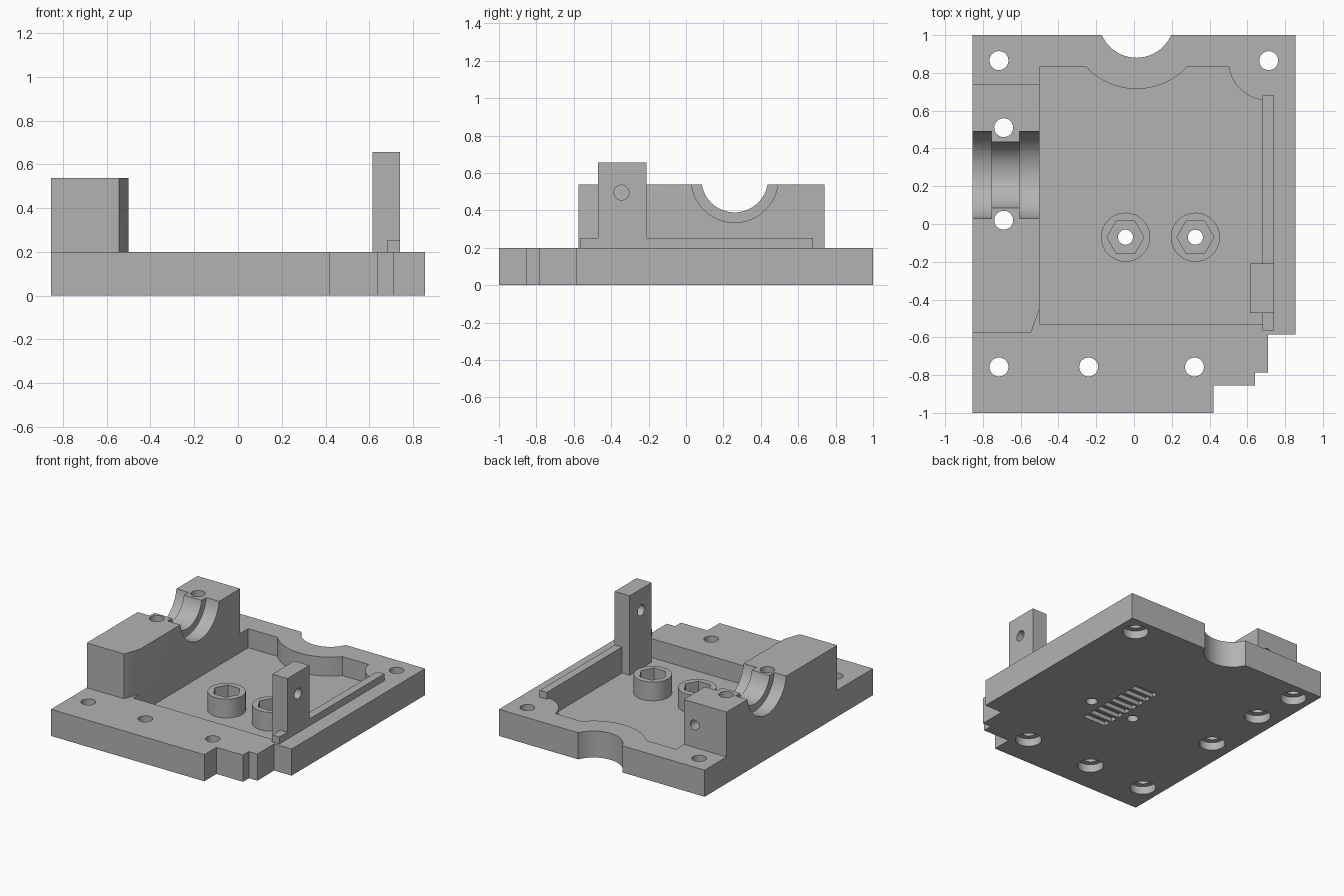
import bpy, bmesh, math
from mathutils import Matrix

if "Cube" in bpy.data.objects:
    bpy.data.objects.remove(bpy.data.objects["Cube"])

grey = bpy.data.materials.new("plain_grey")
grey.diffuse_color = (0.45, 0.45, 0.45, 1)
grey.use_nodes = True
grey.node_tree.nodes["Principled BSDF"].inputs["Base Color"].default_value = grey.diffuse_color


def arc(cx, cy, r, a0=0, a1=360, n=24):
    """Points on an arc, degrees."""
    return [(cx + r * math.cos(math.radians(a0 + (a1 - a0) * i / n)),
             cy + r * math.sin(math.radians(a0 + (a1 - a0) * i / n))) for i in range(n + 1)]


def circle(cx, cy, r, n=48):
    return arc(cx, cy, r, 0, 360, n)[:-1]


def rect(x0, x1, y0, y1):
    return [(x0, y0), (x1, y0), (x1, y1), (x0, y1)]


def prism(name, pts, lo, hi, axis="z"):
    """Extrude a profile from lo to hi; profile is (x,y), (y,z) or (z,x) by axis."""
    put = {"z": lambda a, b, c: (a, b, c),
           "x": lambda a, b, c: (c, a, b),
           "y": lambda a, b, c: (b, c, a)}[axis]
    bm = bmesh.new()
    low = [bm.verts.new(put(a, b, lo)) for a, b in pts]
    top = [bm.verts.new(put(a, b, hi)) for a, b in pts]
    bm.faces.new(low[::-1])
    bm.faces.new(top)
    n = len(pts)
    for i in range(n):
        j = (i + 1) % n
        bm.faces.new((low[i], low[j], top[j], top[i]))
    bmesh.ops.recalc_face_normals(bm, faces=bm.faces)
    me = bpy.data.meshes.new(name)
    bm.to_mesh(me)
    bm.free()
    me.materials.append(grey)
    ob = bpy.data.objects.new(name, me)
    bpy.context.collection.objects.link(ob)
    return ob


def combine(body, tool, op):
    """Boolean the tool into the body, then discard the tool."""
    mod = body.modifiers.new("bool", "BOOLEAN")
    mod.operation, mod.solver, mod.object = op, "EXACT", tool
    bpy.context.view_layer.objects.active = body
    bpy.ops.object.modifier_apply(modifier=mod.name)
    bpy.data.objects.remove(tool, do_unlink=True)


def cut(*args):
    combine(body, prism("cutter", *args), "DIFFERENCE")


def add(*args):
    combine(body, prism("addition", *args), "UNION")


# Base plate with stepped corner and round notch at the back
outline = [(-.855, -1), (.42, -1), (.42, -.855), (.64, -.855), (.64, -.785),
           (.71, -.785), (.71, -.585), (.855, -.585), (.855, 1)]
outline += arc(.013, 1.08, .2, -23.58, -156.42) + [(-.855, 1)]
body = prism("mounting_plate", outline, 0, .2)

# Shallow tray
FLOOR = .057
tray = [(-.5, -.53), (.68, -.53)] + arc(.71, .865, .211, -98.2, -171.8, 14)
tray += arc(.013, 1.08, .365, -42.2, -137.8) + [(-.5, .835)]
cut(tray, FLOOR, .4)

# Bearing block
add([(-.855, -.575), (-.545, -.575), (-.5, -.45), (-.5, .74), (-.855, .74)], .1, .537)
# Guide rail and upright tab
add(rect(.68, .74, -.565, .68), .1, .252)
add(rect(.615, .74, -.47, -.21), .03, .655)
# Round bosses
bosses = (-.045, .325)
for x in bosses:
    add(circle(x, -.07, .13), .03, .198)

# Bearing saddle: narrow middle, wider ends
cut(circle(.26, .567, .178, 64), -1, -.4, "x")
cut(circle(.26, .567, .232, 64), -1, -.755, "x")
cut(circle(.26, .567, .232, 64), -.607, -.4, "x")

# Screw holes with counterbores underneath
for x, y in ((-.715, .865), (.713, .865), (-.715, -.757), (-.24, -.757),
             (.32, -.757), (-.69, .51), (-.69, .02)):
    cut(circle(x, y, .05), -.1, .8)
    cut(circle(x, y, .09), -.1, .06)

# Hex sockets and through holes in the bosses
for x in bosses:
    cut(circle(x, -.07, .098, 6), .11, .4)
    cut(circle(x, -.07, .04, 32), -.1, .4)

# Side holes in the tab and the block
cut(circle(-.345, .495, .04, 32), .5, .85, "x")
cut(circle(.37, -.59, .036, 32), .54, .9, "y")

# Toothed belt slot underneath
for i in range(8):
    y = -.268 + i * .0735
    cut(rect(.04, .232, y, y + .052), -.1, .03)

# Smooth the round walls, keep edges crisp
bpy.ops.object.select_all(action="DESELECT")
body.select_set(True)
bpy.context.view_layer.objects.active = body
bpy.ops.object.shade_smooth_by_angle()
